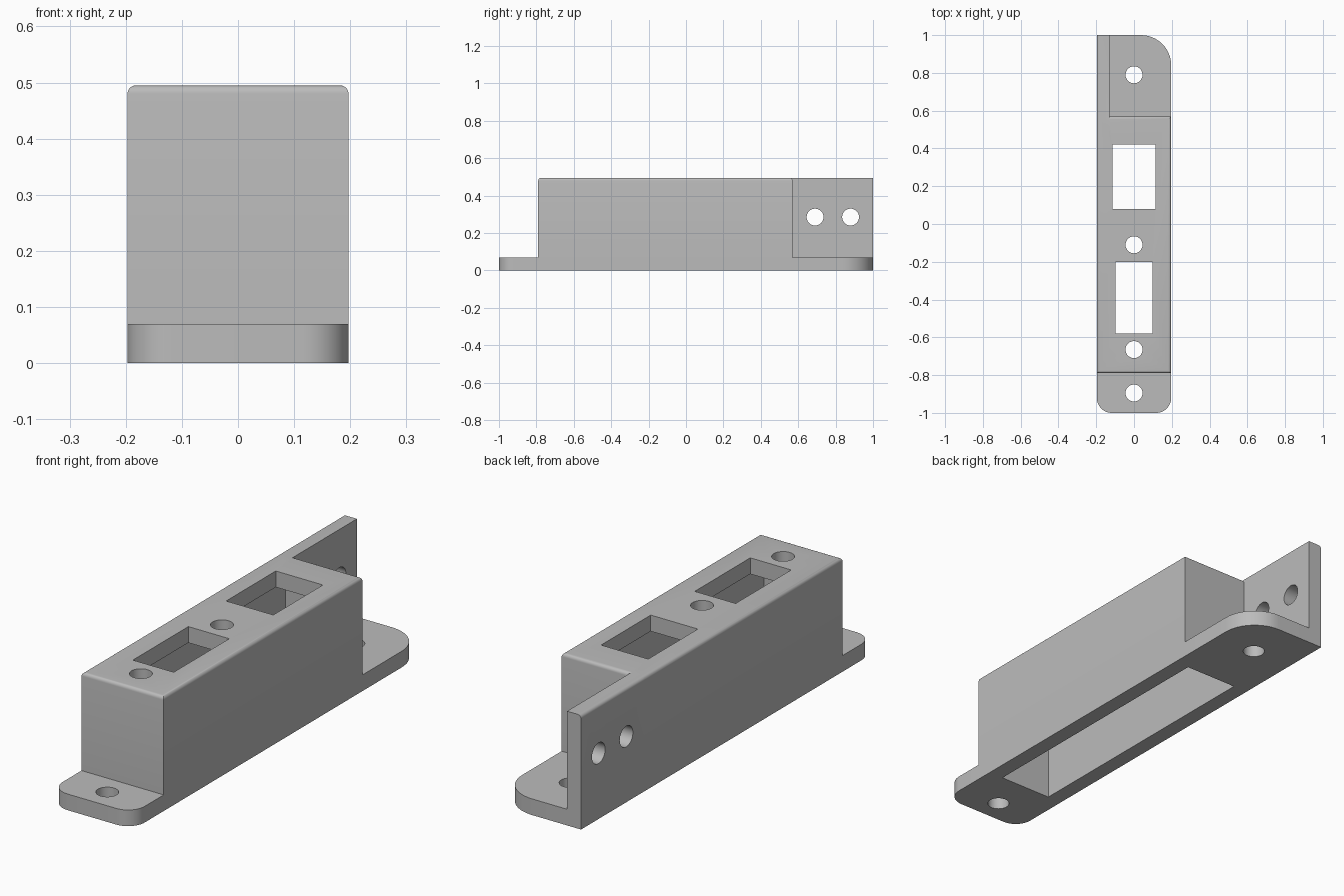
import bpy, bmesh, math

if "Cube" in bpy.data.objects:
    bpy.data.objects.remove(bpy.data.objects["Cube"], do_unlink=True)

HALF_W = 0.197   # half width
TOP = 0.495      # overall height
PLATE = 0.07     # flange and wall thickness
HOLE_R = 0.045

grey = bpy.data.materials.new("plain grey")
grey.use_nodes = True
grey.diffuse_color = (0.5, 0.5, 0.5, 1)
grey.node_tree.nodes["Principled BSDF"].inputs["Base Color"].default_value = (0.5, 0.5, 0.5, 1)


def finish(bm, name):
    bmesh.ops.recalc_face_normals(bm, faces=bm.faces)
    mesh = bpy.data.meshes.new(name)
    bm.to_mesh(mesh)
    bm.free()
    mesh.materials.append(grey)
    obj = bpy.data.objects.new(name, mesh)
    bpy.context.collection.objects.link(obj)
    return obj


def box(name, x0, x1, y0, y1, z0, z1, round_if=None):
    """Box whose top edges passing round_if(midpoint) get a small fillet."""
    bm = bmesh.new()
    bmesh.ops.create_cube(bm, size=1)
    for v in bm.verts:
        v.co = (x1 if v.co.x > 0 else x0, y1 if v.co.y > 0 else y0, z1 if v.co.z > 0 else z0)
    if round_if:
        edges = [e for e in bm.edges
                 if all(v.co.z == e.verts[0].co.z and v.co.z > z0 for v in e.verts)
                 and round_if((e.verts[0].co + e.verts[1].co) / 2)]
        bmesh.ops.bevel(bm, geom=edges, offset=0.015, segments=5, profile=0.5, affect='EDGES')
    return finish(bm, name)


def pin(name, location, axis, length):
    """Round cutter for a screw hole."""
    bpy.ops.mesh.primitive_cylinder_add(vertices=48, radius=HOLE_R, depth=length, location=location,
                                        rotation=(0, math.pi / 2, 0) if axis == 'X' else (0, 0, 0))
    obj = bpy.context.object
    obj.name = name
    obj.data.materials.append(grey)
    return obj


def combine(target, tool, operation):
    mod = target.modifiers.new(tool.name, 'BOOLEAN')
    mod.operation = operation
    mod.solver = 'EXACT'
    mod.object = tool
    bpy.context.view_layer.objects.active = target
    bpy.ops.object.modifier_apply(modifier=mod.name)
    bpy.data.objects.remove(tool, do_unlink=True)


# Mounting flange: three rounded corners, one square corner under the side tab
bm = bmesh.new()
outline = []
for sx, sy, radius, start in ((-1, -1, 0.08, 180), (1, -1, 0.08, 270), (1, 1, 0.16, 0)):
    cx, cy = sx * (HALF_W - radius), sy * (1 - radius)
    for i in range(13):
        a = math.radians(start + 90 * i / 12)
        outline.append(bm.verts.new((cx + radius * math.cos(a), cy + radius * math.sin(a), 0)))
outline.append(bm.verts.new((-HALF_W, 1, 0)))
base = bm.faces.new(outline)
ext = bmesh.ops.extrude_face_region(bm, geom=[base])
for g in ext["geom"]:
    if isinstance(g, bmesh.types.BMVert):
        g.co.z = PLATE
housing = finish(bm, "strike_housing")

# Raised body and the upright side tab
combine(housing, box("body", -HALF_W, HALF_W, -0.79, 0.57, 0, TOP, lambda m: True), 'UNION')
combine(housing, box("side_tab", -HALF_W, -0.13, 0.5, 1, 0, TOP,
                     lambda m: m.x < -HALF_W + 0.01), 'UNION')

# Hollow inside, open at the bottom, and two windows in the top
combine(housing, box("cavity", -0.127, 0.127, -0.717, 0.508, -0.1, TOP - PLATE), 'DIFFERENCE')
combine(housing, box("back_window", -0.113, 0.113, 0.08, 0.42, 0.3, 0.6), 'DIFFERENCE')
combine(housing, box("front_window", -0.098, 0.098, -0.58, -0.2, 0.3, 0.6), 'DIFFERENCE')

# Screw holes through the flange, the top and the side tab
for y, z in ((-0.895, 0.03), (0.79, 0.03), (-0.11, TOP), (-0.665, TOP)):
    combine(housing, pin("screw_hole", (0, y, z), 'Z', 0.3), 'DIFFERENCE')
for y in (0.69, 0.88):
    combine(housing, pin("tab_hole", (-0.16, y, 0.285), 'X', 0.2), 'DIFFERENCE')

# Single material slot, smooth fillets with sharp edges kept
housing.data.materials.clear()
housing.data.materials.append(grey)
bpy.ops.object.select_all(action='DESELECT')
housing.select_set(True)
bpy.context.view_layer.objects.active = housing
bpy.ops.object.shade_smooth_by_angle(angle=math.radians(30))
